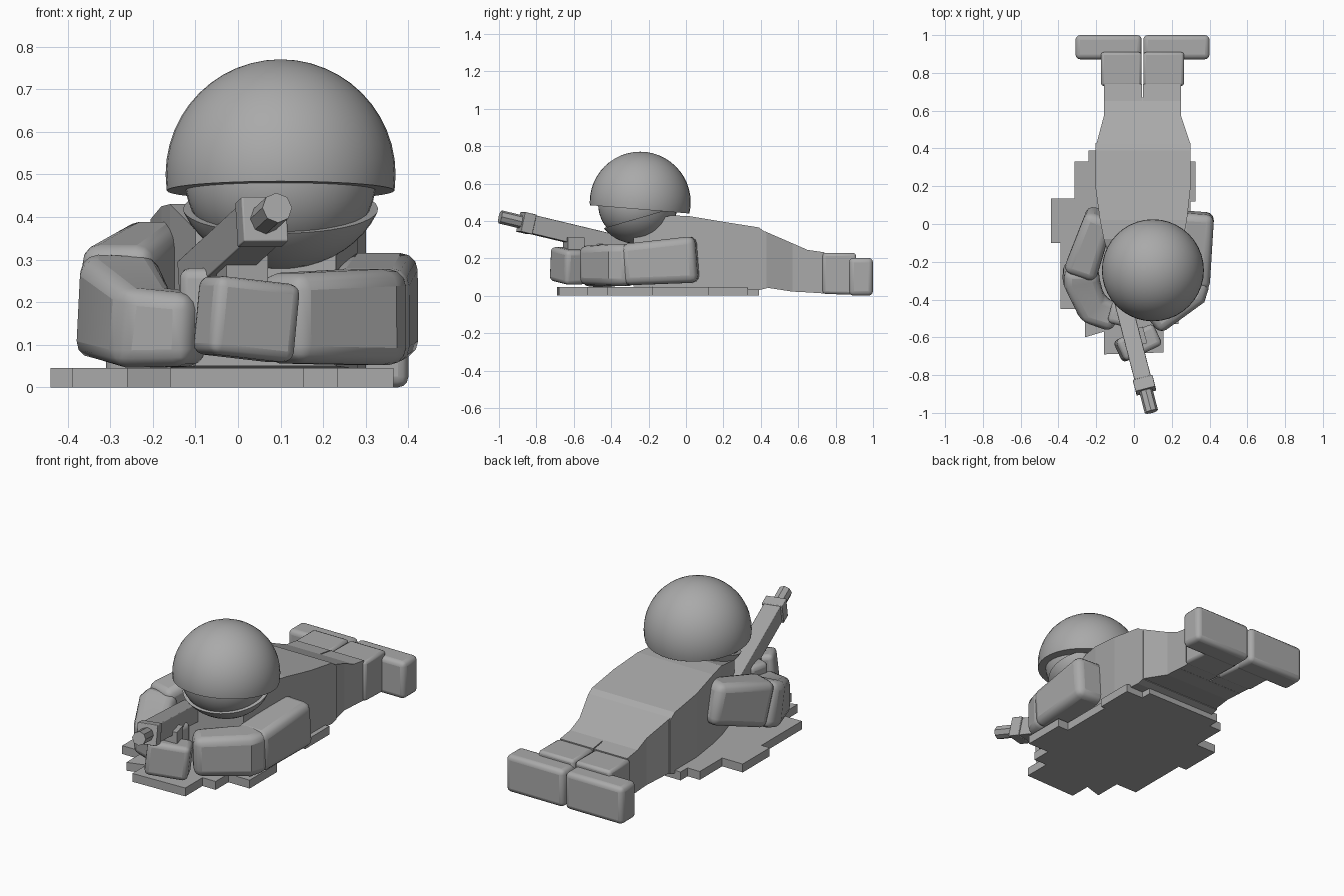
import bpy, bmesh, math
from mathutils import Vector, Matrix

if "Cube" in bpy.data.objects:
    bpy.data.objects.remove(bpy.data.objects["Cube"])

GREY = (0.4, 0.4, 0.4, 1)
grey = bpy.data.materials.new("plain grey")
grey.use_nodes = True
grey.diffuse_color = GREY
grey.node_tree.nodes["Principled BSDF"].inputs["Base Color"].default_value = GREY


def finish(name, bm, bevel=0, smooth=True, segments=3):
    """Turn a bmesh into a named grey object, optionally with rounded edges."""
    bmesh.ops.recalc_face_normals(bm, faces=bm.faces)
    mesh = bpy.data.meshes.new(name)
    bm.to_mesh(mesh)
    bm.free()
    mesh.materials.append(grey)
    obj = bpy.data.objects.new(name, mesh)
    bpy.context.collection.objects.link(obj)
    if bevel:
        mod = obj.modifiers.new("rounding", "BEVEL")
        mod.width, mod.segments = bevel, segments
        mod.limit_method = "ANGLE"
        mod.angle_limit = math.radians(40)
    if smooth:
        bpy.ops.object.select_all(action="DESELECT")
        obj.select_set(True)
        bpy.context.view_layer.objects.active = obj
        bpy.ops.object.shade_smooth_by_angle(angle=math.radians(35))
    return obj


def skin(name, rings, **kw):
    """Skin a row of matching rings and cap both ends."""
    bm = bmesh.new()
    rows = [[bm.verts.new(p) for p in ring] for ring in rings]
    for a, b in zip(rows, rows[1:]):
        for i in range(len(a)):
            j = (i + 1) % len(a)
            bm.faces.new((a[i], a[j], b[j], b[i]))
    bm.faces.new(rows[0])
    bm.faces.new(rows[-1])
    return finish(name, bm, **kw)


def body(name, sections, **kw):
    """Box-section body along y; sections are (y, x0, x1, z0, z1)."""
    return skin(name, [[(x0, y, z0), (x1, y, z0), (x1, y, z1), (x0, y, z1)]
                       for y, x0, x1, z0, z1 in sections], **kw)


def limb(name, points, sizes, bevel):
    """Mitred box-section limb along a path; sizes are (width, height)."""
    pts = [Vector(p) for p in points]
    rings = []
    for i, (p, (w, h)) in enumerate(zip(pts, sizes)):
        before = (p - pts[i - 1]).normalized() if i else None
        after = (pts[i + 1] - p).normalized() if i + 1 < len(pts) else None
        t = ((before or after) + (after or before)).normalized()
        side = t.cross(Vector((0, 0, 1))).normalized()
        up = side.cross(t)
        stretch = 1 / max(0.6, t.dot(after or before))
        s, u = side * w / 2 * stretch, up * h / 2
        rings.append([p - s - u, p + s - u, p + s + u, p - s + u])
    return skin(name, rings, bevel=bevel)


def box(name, centre, size, turn=0, tilt=0, **kw):
    bm = bmesh.new()
    m = (Matrix.Translation(centre) @ Matrix.Rotation(turn, 4, "Z")
         @ Matrix.Rotation(tilt, 4, "Y") @ Matrix.Diagonal((*size, 1)))
    bmesh.ops.create_cube(bm, size=1, matrix=m)
    return finish(name, bm, **kw)


def cut_ball(name, centre, radii, point=None, normal=None):
    """Ellipsoid keeping the side of the plane that the normal points to."""
    bm = bmesh.new()
    m = Matrix.Translation(centre) @ Matrix.Diagonal((*radii, 1))
    bmesh.ops.create_uvsphere(bm, u_segments=40, v_segments=24, radius=1, matrix=m)
    if point:
        geom = bm.verts[:] + bm.edges[:] + bm.faces[:]
        cut = bmesh.ops.bisect_plane(bm, geom=geom, plane_co=point,
                                     plane_no=normal, clear_inner=True)
        rim = [e for e in cut["geom_cut"] if isinstance(e, bmesh.types.BMEdge)]
        bmesh.ops.edgeloop_fill(bm, edges=rim)
    return finish(name, bm)


# Stepped ground slab
outline = [(-.24, .39), (.22, .39), (.22, .33), (.325, .33), (.325, .12),
           (.3, .12), (.3, -.18), (.365, -.18), (.365, -.42), (.235, -.42),
           (.235, -.53), (.155, -.53), (.155, -.68), (-.16, -.69),
           (-.16, -.57), (-.26, -.6), (-.26, -.45), (-.39, -.45), (-.39, -.1),
           (-.44, -.1), (-.44, .135), (-.315, .135), (-.315, .33), (-.24, .33)]
skin("ground_slab", [[(x, y, z) for x, y in outline] for z in (0, .046)],
     smooth=False)

# Torso and hips
body("torso", [(-.28, -.1, .23, .05, .37), (-.08, -.16, .26, .046, .43),
               (.02, -.18, .28, .046, .425), (.2, -.205, .3, .045, .395),
               (.39, -.205, .3, .03, .365), (.43, -.205, .3, .04, .335)],
     smooth=False)
body("hips", [(.42, -.2, .3, .045, .345), (.57, -.16, .25, .022, .28),
              (.65, -.16, .25, .018, .245), (.67, -.16, .25, .016, .238)],
     smooth=False)

# Lower legs, boot cuffs and feet, mirrored about the body's middle
MID = .045
for side, label in ((-1, "right"), (1, "left")):
    def span(inner, outer):
        return sorted((MID + side * inner, MID + side * outer))
    body(label + "_shin", [(.65, *span(.003, .205), .018, .245),
                           (.74, *span(.003, .205), .012, .232)], smooth=False)
    body(label + "_boot_cuff", [(.73, *span(.004, .22), .01, .228),
                                (.91, *span(.004, .22), .005, .228)],
         bevel=.015, segments=2)
    body(label + "_foot", [(.872, *span(.004, .355), 0, .203),
                           (1, *span(.004, .355), 0, .203)],
         bevel=.025)

# Head, collar shell and helmet
HEAD = (.1, -.265, .49)
cut_ball("head", HEAD, (.225, .205, .2))
cut_ball("face_guard", HEAD, (.245, .22, .212), (.1, -.29, .405), (0, .29, -1))
cut_ball("helmet", (.1, -.245, .5), (.27, .27, .27), (.1, -.25, .462),
         (0, .083, 1))

# Left arm folded across the front
limb("left_upper_arm", [(.335, .06, .195), (.305, -.34, .165)],
     [(.18, .25), (.19, .22)], .04)
limb("left_forearm", [(.32, -.28, .165), (.295, -.36, .165), (.09, -.52, .162)],
     [(.18, .225), (.18, .225), (.16, .21)], .04)
box("left_hand", (.02, -.63, .16), (.22, .125, .185), turn=math.radians(25),
    tilt=math.radians(6), bevel=.025)

# Right arm with raised shoulder and low elbow
limb("right_upper_arm", [(-.175, .06, .29), (-.285, -.26, .205)],
     [(.15, .22), (.18, .25)], .04)
limb("right_forearm", [(-.28, -.22, .205), (-.28, -.29, .185),
                       (-.22, -.45, .14), (-.09, -.5, .135)],
     [(.18, .24), (.19, .24), (.16, .19), (.15, .17)], .04)
box("right_hand", (-.06, -.48, .2), (.14, .12, .16), turn=math.radians(-15),
    bevel=.025)

# Rifle pointing forward and up
muzzle = Vector((.06, -.87, .392))
aim = Vector((.26, -1, .24)).normalized()
for name, near, far, width, height in (
        ("rifle_body", -.64, 0, .09, .1), ("rifle_collar", -.05, .015, .108, .108)):
    limb(name, [muzzle + aim * near, muzzle + aim * far], [(width, height)] * 2, .004)
box("rifle_grip", (.01, -.6, .26), (.1, .09, .1), turn=math.radians(15), smooth=False)
bm = bmesh.new()
barrel_place = (Matrix.Translation(muzzle + aim * .066)
                @ aim.to_track_quat("Z", "Y").to_matrix().to_4x4())
bmesh.ops.create_cone(bm, cap_ends=True, segments=8, radius1=.036, radius2=.036,
                      depth=.13, matrix=barrel_place)
finish("rifle_barrel", bm, smooth=False)
